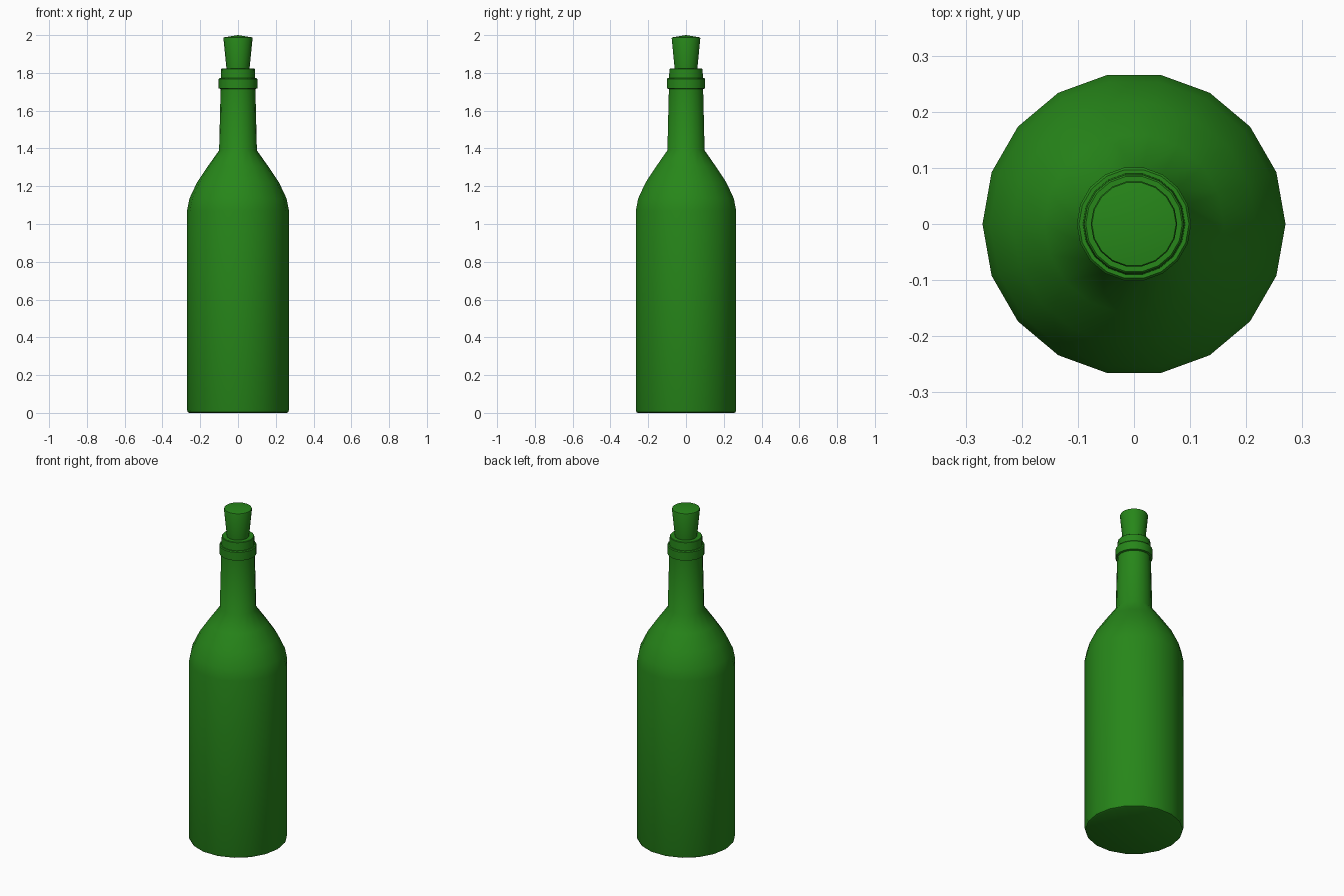
import bpy, bmesh, math

if "Cube" in bpy.data.objects:
    bpy.data.objects.remove(bpy.data.objects["Cube"])

SIDES = 18
green = bpy.data.materials.new("green_glass")
green.diffuse_color = (0.02, 0.24, 0.01, 1)
green.use_nodes = True
green.node_tree.nodes["Principled BSDF"].inputs["Base Color"].default_value = green.diffuse_color


def lathe(name, profile):
    """Revolve (radius, z) points around z; radius 0 makes a pole."""
    bm = bmesh.new()
    rings = []
    for r, z in profile:
        if r == 0:
            rings.append([bm.verts.new((0, 0, z))] * SIDES)
        else:
            rings.append([bm.verts.new((r * math.cos(2 * math.pi * i / SIDES),
                                        r * math.sin(2 * math.pi * i / SIDES), z))
                          for i in range(SIDES)])
    for low, high in zip(rings, rings[1:]):
        for i in range(SIDES):
            j = (i + 1) % SIDES
            corners = list(dict.fromkeys((low[i], low[j], high[j], high[i])))
            bm.faces.new(corners)
    bmesh.ops.recalc_face_normals(bm, faces=bm.faces)
    mesh = bpy.data.meshes.new(name)
    bm.to_mesh(mesh)
    bm.free()
    mesh.materials.append(green)
    obj = bpy.data.objects.new(name, mesh)
    bpy.context.collection.objects.link(obj)
    bpy.ops.object.select_all(action='DESELECT')
    obj.select_set(True)
    bpy.context.view_layer.objects.active = obj
    bpy.ops.object.shade_smooth_by_angle(angle=math.radians(35))
    return obj


# Body, shoulder, neck, collar ring and lip in one profile
lathe("bottle", [
    (0, 0.005), (0.258, 0.0), (0.266, 0.004), (0.27, 0.015),
    (0.27, 1.07), (0.257, 1.135), (0.217, 1.22), (0.16, 1.305), (0.1, 1.39),
    (0.092, 1.715), (0.102, 1.718), (0.102, 1.768), (0.098, 1.773),
    (0.091, 1.773), (0.089, 1.82), (0.086, 1.823), (0, 1.823)])

# Tapered stopper with a slightly domed top
lathe("stopper", [(0, 1.78), (0.058, 1.78), (0.061, 1.823),
                  (0.077, 1.983), (0.075, 1.988), (0, 2.0)])
